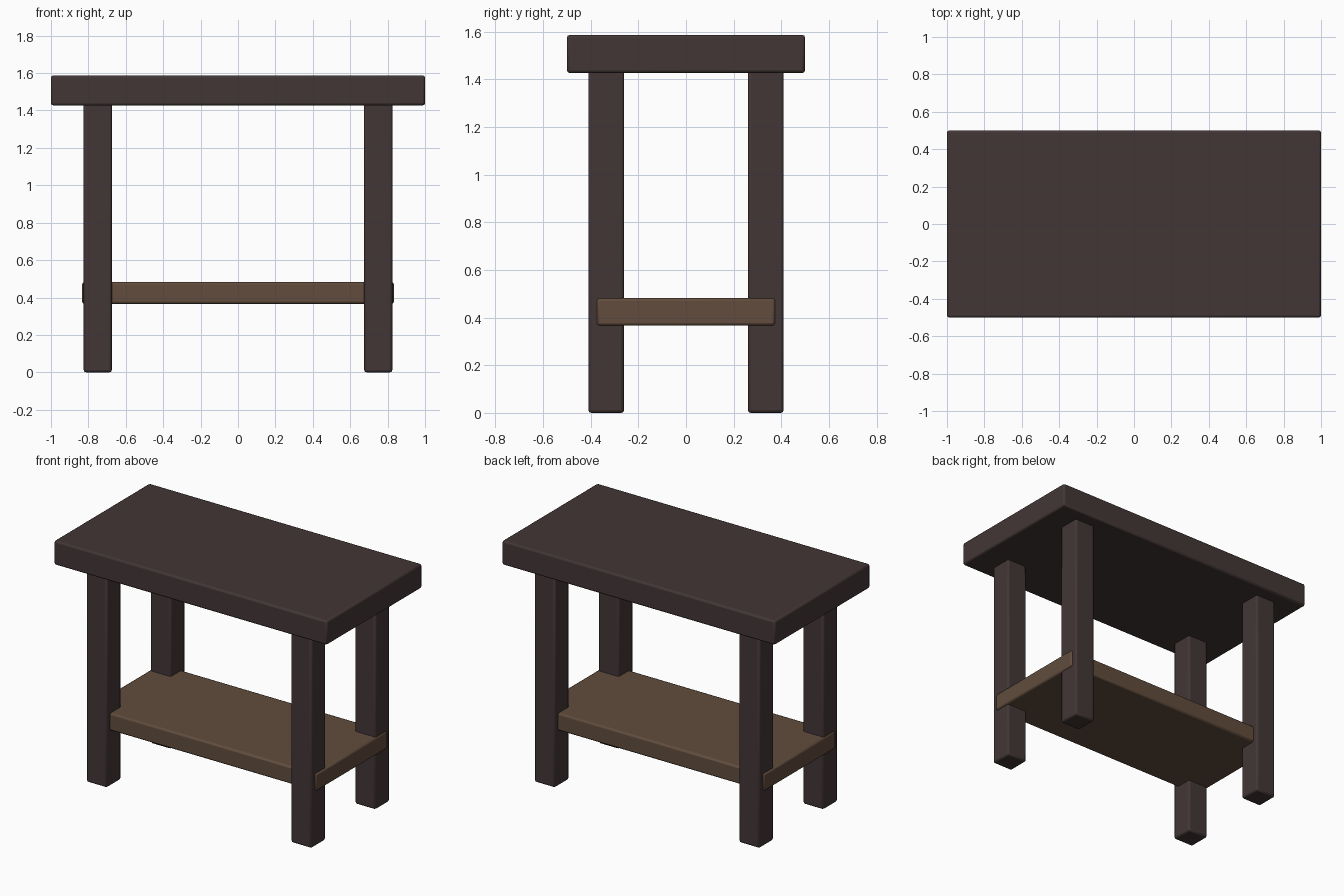
import bpy

if "Cube" in bpy.data.objects:
    bpy.data.objects.remove(bpy.data.objects["Cube"])


def material(name, rgb):
    m = bpy.data.materials.new(name)
    m.diffuse_color = (*rgb, 1)
    m.use_nodes = True
    m.node_tree.nodes["Principled BSDF"].inputs["Base Color"].default_value = m.diffuse_color
    return m


dark_wood = material("dark_wood", (0.056, 0.037, 0.037))
brown_wood = material("brown_wood", (0.119, 0.073, 0.046))


def board(name, center, size, mat):
    """Box with slightly rounded edges."""
    bpy.ops.mesh.primitive_cube_add(size=1, location=center)
    ob = bpy.context.object
    ob.name = name
    ob.scale = size
    bpy.ops.object.transform_apply(location=False, rotation=False, scale=True)
    bevel = ob.modifiers.new("rounded_edges", 'BEVEL')
    bevel.width = 0.012
    bevel.segments = 2
    ob.data.materials.append(mat)
    bpy.ops.object.shade_smooth_by_angle()
    return ob


# Thick top slab
board("table_top", (0, 0, 1.507), (2.0, 1.0, 0.16), dark_wood)

# Four square legs, reaching just into the slab
for side, x in (("left", -0.75), ("right", 0.75)):
    for end, y in (("front", -0.335), ("back", 0.335)):
        board(f"{end}_{side}_leg", (x, y, 0.72), (0.15, 0.15, 1.44), dark_wood)

# Lower shelf, running through the legs
board("lower_shelf", (0, 0, 0.424), (1.668, 0.75, 0.116), brown_wood)
